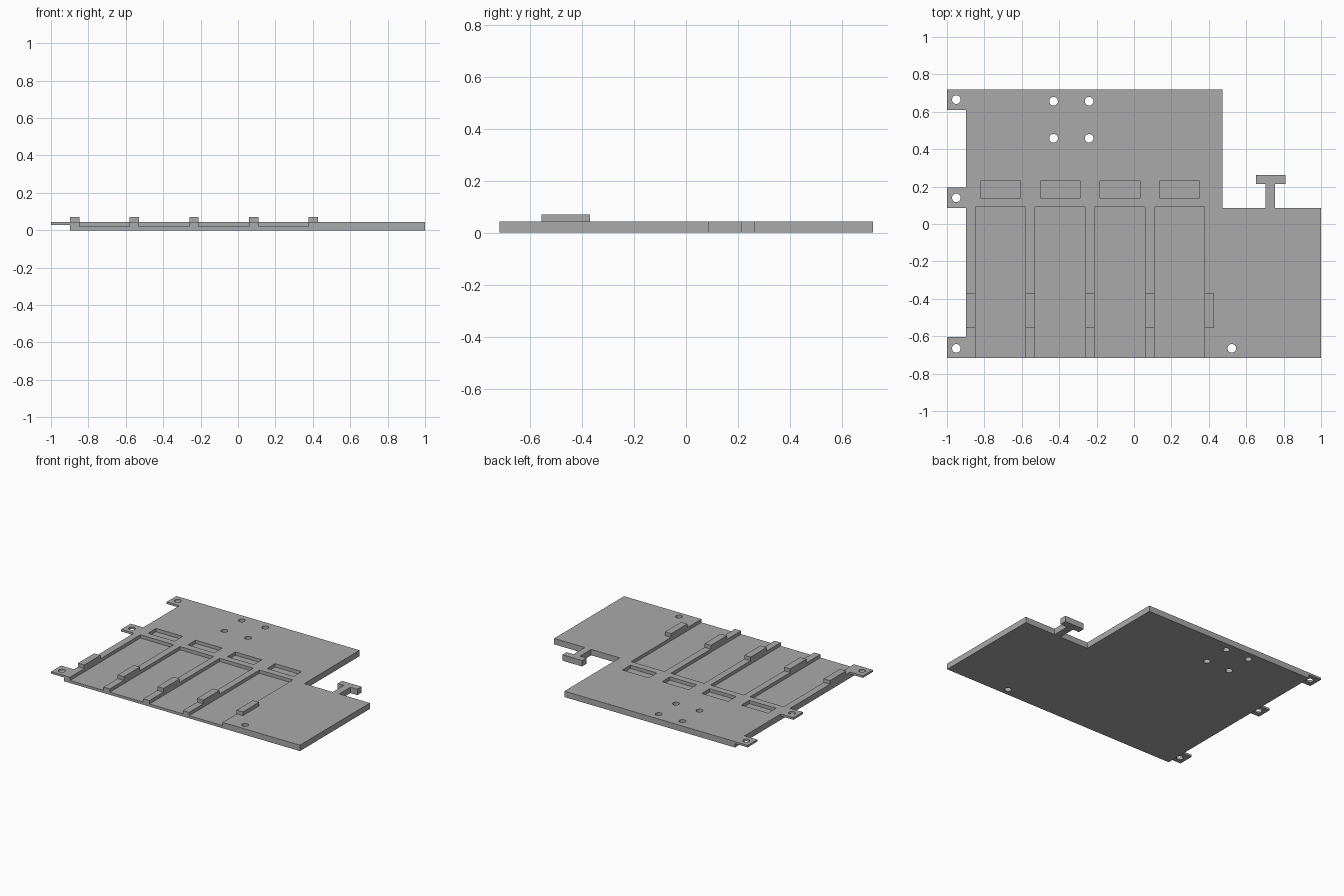
import bpy
import bmesh
from mathutils import Matrix

cube = bpy.data.objects.get("Cube")
if cube:
    bpy.data.objects.remove(cube, do_unlink=True)

TOP, FLOOR, TAB_Z, CLIP_Z = 0.043, 0.019, 0.028, 0.07
FRONT, BACK, LEFT = -0.717, 0.72, -0.898
SLOT_X, SLOT_W, PITCH, COUNT = -0.848, 0.269, 0.319, 4

grey = bpy.data.materials.new("plain grey")
grey.use_nodes = True
grey.diffuse_color = (0.4, 0.4, 0.4, 1)
grey.node_tree.nodes["Principled BSDF"].inputs["Base Color"].default_value = (0.4, 0.4, 0.4, 1)


def add_object(name, bm):
    bmesh.ops.recalc_face_normals(bm, faces=bm.faces)
    mesh = bpy.data.meshes.new(name)
    bm.to_mesh(mesh)
    bm.free()
    mesh.materials.append(grey)
    obj = bpy.data.objects.new(name, mesh)
    bpy.context.collection.objects.link(obj)
    return obj


def prism(name, outline, z0, z1):
    bm = bmesh.new()
    face = bm.faces.new([bm.verts.new((x, y, z0)) for x, y in outline])
    side = bmesh.ops.extrude_face_region(bm, geom=[face])
    verts = [v for v in side["geom"] if isinstance(v, bmesh.types.BMVert)]
    bmesh.ops.translate(bm, verts=verts, vec=(0, 0, z1 - z0))
    return add_object(name, bm)


def box(name, x0, x1, y0, y1, z0, z1):
    return prism(name, [(x0, y0), (x1, y0), (x1, y1), (x0, y1)], z0, z1)


def cut(target, cutter):
    mod = target.modifiers.new(cutter.name, "BOOLEAN")
    mod.operation = "DIFFERENCE"
    mod.solver = "EXACT"
    mod.object = cutter
    cutter.hide_render = True
    cutter.hide_set(True)
    cutter.display_type = "WIRE"


# Base plate outline: stepped back edge, T-shaped hook and three left tabs
outline = [(-1, FRONT), (1, FRONT), (1, 0.086),
           (0.754, 0.086), (0.754, 0.214), (0.81, 0.214), (0.81, 0.263),
           (0.652, 0.263), (0.652, 0.214), (0.702, 0.214), (0.702, 0.086),
           (0.473, 0.086), (0.473, BACK), (-1, BACK),
           (-1, 0.61), (LEFT, 0.61), (LEFT, 0.195), (-1, 0.195),
           (-1, 0.086), (LEFT, 0.086), (LEFT, -0.603), (-1, -0.603)]
plate = prism("base_plate", outline, 0, TOP)

# Thin the tabs from below
cut(plate, box("tab_undercut", -1.1, LEFT, -0.9, 0.9, -0.1, TAB_Z))

# Long open channels and the pocket behind each one
for i in range(COUNT):
    x = SLOT_X + i * PITCH
    cut(plate, box(f"channel_cutter_{i + 1}", x, x + SLOT_W, -0.9, 0.09, FLOOR, 0.1))
    cut(plate, box(f"pocket_cutter_{i + 1}", x + 0.028, x + 0.241, 0.139, 0.23, FLOOR, 0.1))

# Round mounting holes
holes = [(-0.95, 0.665), (-0.95, 0.14), (-0.95, -0.665), (0.523, -0.665)]
holes += [(x, y) for x in (-0.43, -0.24) for y in (0.656, 0.458)]
for i, (x, y) in enumerate(holes):
    bm = bmesh.new()
    bmesh.ops.create_cone(bm, cap_ends=True, segments=32, radius1=0.023, radius2=0.023,
                          depth=0.4, matrix=Matrix.Translation((x, y, 0)))
    cut(plate, add_object(f"hole_cutter_{i + 1}", bm))

# Raised blocks on the ribs between channels
for i in range(COUNT + 1):
    x1 = SLOT_X + i * PITCH
    x0 = x1 - (PITCH - SLOT_W)
    if i == COUNT:
        x0, x1 = x0, x0 + 0.05
    box(f"rib_block_{i + 1}", x0, x1, -0.555, -0.37, TOP, CLIP_Z)

# Bake the cuts and remove the cutters
bpy.context.view_layer.update()
graph = bpy.context.evaluated_depsgraph_get()
baked = bpy.data.meshes.new_from_object(plate.evaluated_get(graph))
cutters = [m.object for m in plate.modifiers]
plate.modifiers.clear()
plate.data = baked
for obj in cutters:
    bpy.data.objects.remove(obj, do_unlink=True)

# Smooth hole walls, keep every edge crisp
bpy.ops.object.select_all(action="DESELECT")
plate.select_set(True)
bpy.context.view_layer.objects.active = plate
bpy.ops.object.shade_smooth_by_angle(angle=0.5)
